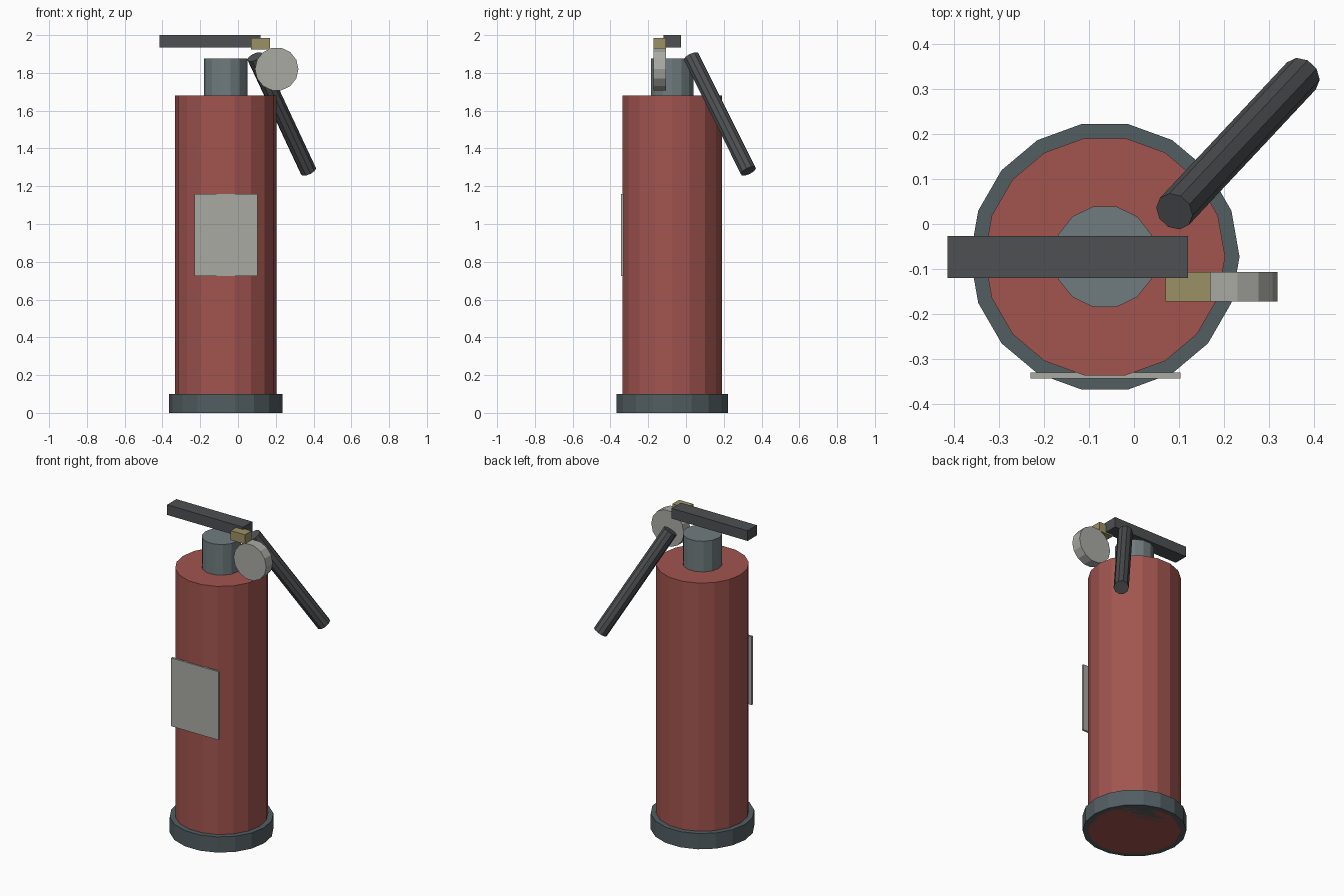
import bpy
from math import pi
from mathutils import Vector, Matrix

if "Cube" in bpy.data.objects:
    bpy.data.objects.remove(bpy.data.objects["Cube"])


def paint(obj, name, color):
    mat = bpy.data.materials.get(name) or bpy.data.materials.new(name)
    mat.diffuse_color = (*color, 1)
    mat.use_nodes = True
    mat.node_tree.nodes["Principled BSDF"].inputs["Base Color"].default_value = mat.diffuse_color
    obj.data.materials.append(mat)


def rod(name, start, end, radius, sides, mat, spin=pi / 2):
    """Flat-shaded capped cylinder between two points."""
    a, b = Vector(start), Vector(end)
    axis = b - a
    bpy.ops.mesh.primitive_cylinder_add(vertices=sides, radius=radius, depth=axis.length)
    obj = bpy.context.object
    obj.name = name
    turn = axis.to_track_quat('Z', 'Y').to_matrix().to_4x4()
    obj.matrix_world = Matrix.Translation((a + b) / 2) @ turn @ Matrix.Rotation(spin, 4, 'Z')
    paint(obj, *mat)
    return obj


def box(name, low, high, mat):
    a, b = Vector(low), Vector(high)
    bpy.ops.mesh.primitive_cube_add(size=1, location=(a + b) / 2)
    obj = bpy.context.object
    obj.name = name
    obj.scale = b - a
    bpy.ops.object.transform_apply(location=False, rotation=False, scale=True)
    paint(obj, *mat)
    return obj


RED = ("red_paint", (0.36, 0.09, 0.08))
RUBBER = ("dark_rubber", (0.085, 0.11, 0.12))
METAL = ("grey_metal", (0.16, 0.20, 0.21))
BLACK = ("black_plastic", (0.075, 0.08, 0.085))
BRASS = ("brass", (0.33, 0.28, 0.13))
PALE = ("pale_grey", (0.40, 0.40, 0.37))

CX, CY = -0.065, -0.073

# Tank, foot ring and valve neck share one axis
rod("tank_body", (CX, CY, 0), (CX, CY, 1.68), 0.268, 18, RED)
rod("base_ring", (CX, CY, 0), (CX, CY, 0.10), 0.30, 18, RUBBER)
rod("valve_neck", (CX, CY, 1.68), (CX, CY, 1.875), 0.115, 14, METAL)

# Lever floating above the neck, with its safety pin
box("lever_handle", (-0.415, -0.12, 1.935), (0.12, -0.027, 2.0), BLACK)
box("safety_pin", (0.07, -0.173, 1.925), (0.17, -0.107, 1.985), BRASS)

# Pressure gauge disc facing the front
rod("pressure_gauge", (0.205, -0.107, 1.82), (0.205, -0.173, 1.82), 0.115, 14, PALE)

# Hose slanting down to the back right
rod("hose", (0.09, 0.028, 1.885), (0.373, 0.33, 1.28), 0.044, 10, BLACK)

# Flat label plate on the front
box("label_plate", (-0.23, -0.344, 0.725), (0.103, -0.331, 1.16), PALE)
